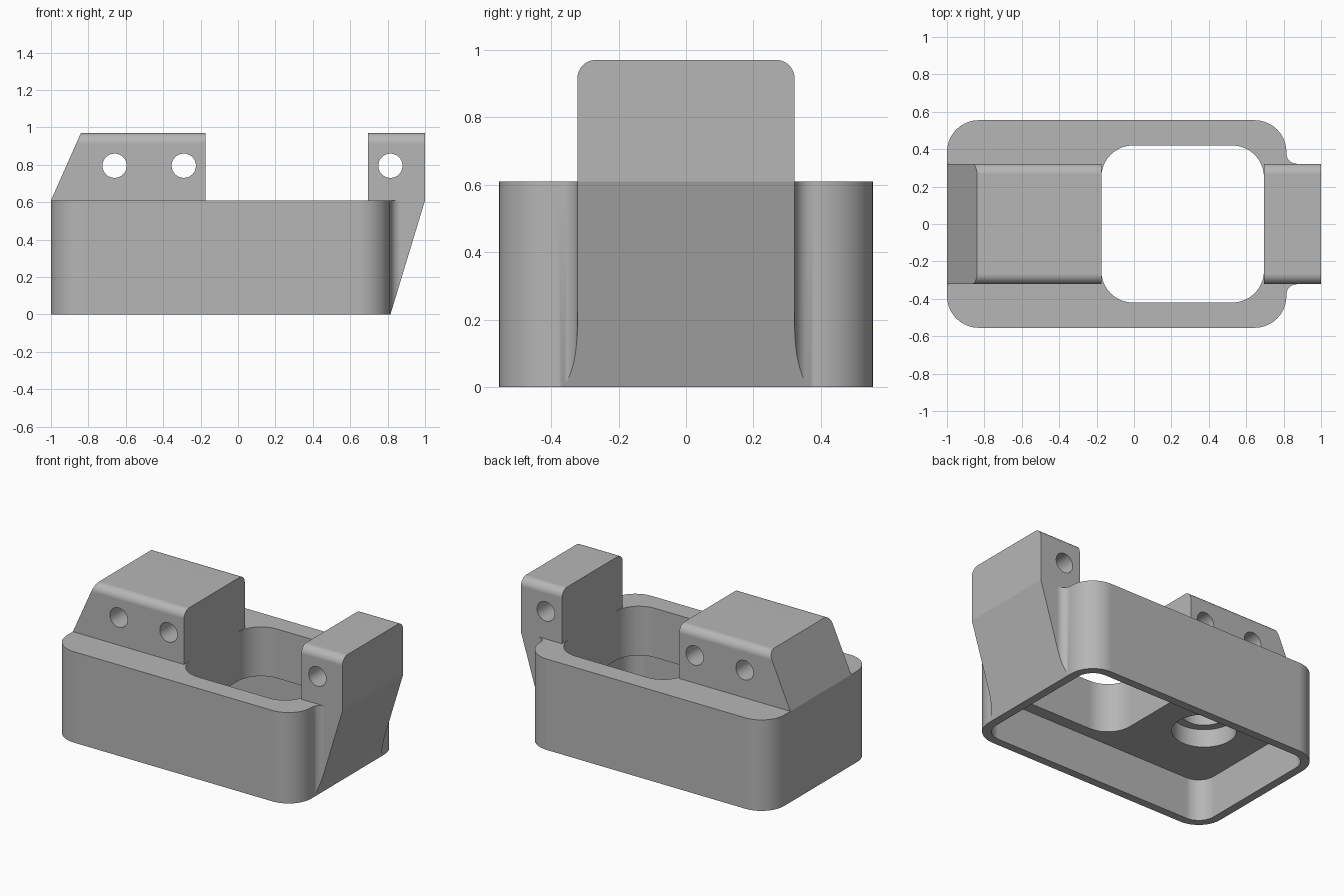
import bpy, bmesh, math
from mathutils import Vector

if "Cube" in bpy.data.objects:
    bpy.data.objects.remove(bpy.data.objects["Cube"])

GREY = (0.47, 0.47, 0.47, 1)
grey = bpy.data.materials.new("plain_grey")
grey.use_nodes = True
grey.diffuse_color = GREY
grey.node_tree.nodes["Principled BSDF"].inputs["Base Color"].default_value = GREY

BASE_TOP, TOP, HALF = 0.61, 0.97, 0.322
END = 0.815


def arc(cx, cy, r, start, end, steps=10):
    """Points along an arc, angles in degrees."""
    angles = [math.radians(start + (end - start) * i / steps) for i in range(steps + 1)]
    return [(cx + r * math.cos(a), cy + r * math.sin(a)) for a in angles]


def rounded_rect(x0, x1, y, r):
    return (arc(x1 - r, y - r, r, 0, 90) + arc(x0 + r, y - r, r, 90, 180)
            + arc(x0 + r, r - y, r, 180, 270) + arc(x1 - r, r - y, r, 270, 360))


def prism(name, outline, axis, low, high, slant=None):
    """Extrude an outline along an axis; slant = (point, normal) trims one side."""
    place = {"x": lambda u, v, h: (h, u, v),
             "y": lambda u, v, h: (u, h, v),
             "z": lambda u, v, h: (u, v, h)}[axis]
    bm = bmesh.new()
    face = bm.faces.new([bm.verts.new(place(u, v, low)) for u, v in outline])
    new = bmesh.ops.extrude_face_region(bm, geom=[face])["geom"]
    shift = Vector(place(0, 0, high - low))
    bmesh.ops.translate(bm, vec=shift, verts=[g for g in new if isinstance(g, bmesh.types.BMVert)])
    if slant:
        bmesh.ops.bisect_plane(bm, geom=bm.verts[:] + bm.edges[:] + bm.faces[:],
                               plane_co=slant[0], plane_no=slant[1], clear_outer=True)
        bmesh.ops.holes_fill(bm, edges=[e for e in bm.edges if e.is_boundary])
    bmesh.ops.recalc_face_normals(bm, faces=bm.faces)
    mesh = bpy.data.meshes.new(name)
    bm.to_mesh(mesh)
    bm.free()
    mesh.materials.append(grey)
    obj = bpy.data.objects.new(name, mesh)
    bpy.context.collection.objects.link(obj)
    return obj


def activate(obj):
    bpy.ops.object.select_all(action="DESELECT")
    obj.select_set(True)
    bpy.context.view_layer.objects.active = obj


def cut(obj, cutters):
    for cutter in cutters:
        activate(obj)
        mod = obj.modifiers.new("cut", "BOOLEAN")
        mod.operation, mod.solver, mod.object = "DIFFERENCE", "EXACT", cutter
        bpy.ops.object.modifier_apply(modifier=mod.name)
        bpy.data.objects.remove(cutter)


def finish(obj):
    activate(obj)
    bpy.ops.object.shade_smooth_by_angle(angle=math.radians(25))
    mod = obj.modifiers.new("flat_faces", "WEIGHTED_NORMAL")
    mod.keep_sharp = True


def pin_hole(x):
    return prism("pin_hole", arc(x, 0.795, 0.065, 0, 348.75, 31), "y", -0.5, 0.5)


def bore(r, low, high):
    return prism("bore", arc(-0.55, 0, r, 0, 352.5, 47), "z", low, high)


# Base: rounded tray, hollow below, with an opening and a stepped blind bore
base = prism("base", rounded_rect(-1, END, 0.555, 0.17), "z", 0, BASE_TOP)
cut(base, [
    prism("recess", rounded_rect(-0.945, 0.76, 0.5, 0.115), "z", -0.1, 0.28),
    prism("opening", rounded_rect(-0.175, 0.695, 0.42, 0.17), "z", 0.2, 0.7),
    bore(0.195, 0.2, 0.4),
    bore(0.14, 0.3, 0.58),
])

# Raised blocks share a cross-section with rounded upper edges
R = 0.055
section = ([(-HALF, BASE_TOP), (HALF, BASE_TOP)]
           + arc(HALF - R, TOP - R, R, 0, 90) + arc(R - HALF, TOP - R, R, 90, 180))
long_block = prism("long_block", section, "x", -1, -0.175,
                   ((-1, 0, BASE_TOP), (-0.36, 0, 0.16)))
cut(long_block, [pin_hole(-0.66), pin_hole(-0.29)])

end_block = prism("end_block", section, "x", 0.695, 1)
cut(end_block, [pin_hole(END)])

# Tapered bracket under the end block, blended into the base by fillets
side = [(0.81, -HALF - R)] + arc(END + R, -HALF - R, R, 180, 90) + [(1, -HALF)]
bracket = prism("end_bracket", side + [(x, -y) for x, y in reversed(side)], "z", 0, BASE_TOP,
                ((END, 0, 0), (BASE_TOP, 0, END - 1)))

for part in (base, long_block, end_block, bracket):
    finish(part)
